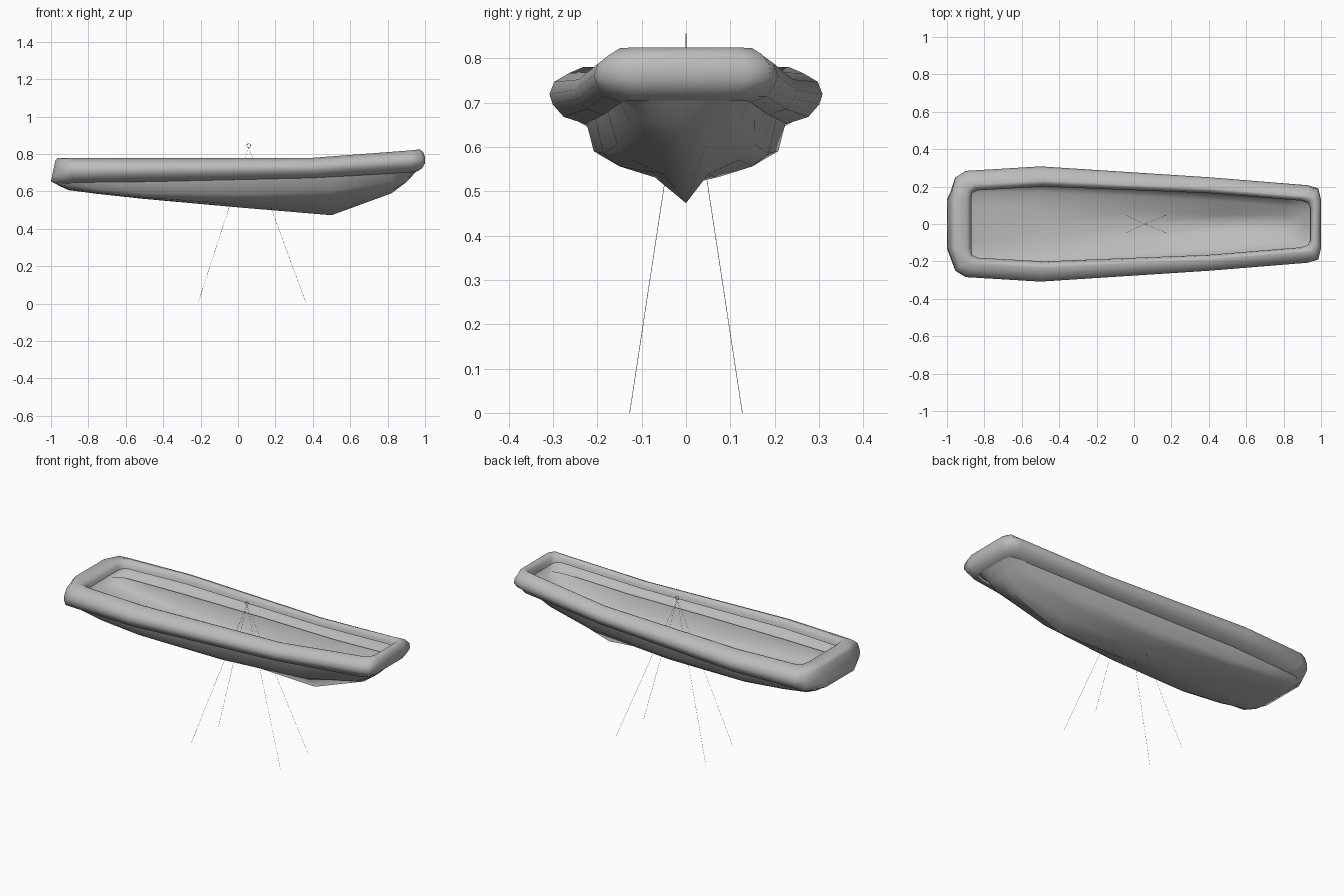
import bpy, bmesh, math
from mathutils import Vector

if "Cube" in bpy.data.objects:
    bpy.data.objects.remove(bpy.data.objects["Cube"])

grey = bpy.data.materials.new("plain grey")
grey.diffuse_color = (0.5, 0.5, 0.5, 1)
grey.use_nodes = True
grey.node_tree.nodes["Principled BSDF"].inputs["Base Color"].default_value = grey.diffuse_color


def finish(bm, name, open_sheet=False):
    bmesh.ops.recalc_face_normals(bm, faces=bm.faces)
    if open_sheet:  # outer side of the sheet faces away from the boat's middle
        mid = Vector((0, 0, .72))
        if sum(f.normal.dot(f.calc_center_median() - mid) * f.calc_area() for f in bm.faces) < 0:
            bmesh.ops.reverse_faces(bm, faces=bm.faces)
    me = bpy.data.meshes.new(name)
    bm.to_mesh(me)
    bm.free()
    me.materials.append(grey)
    for p in me.polygons:
        p.use_smooth = True
    ob = bpy.data.objects.new(name, me)
    bpy.context.collection.objects.link(ob)
    return ob


def skin(bm, rows, close_u=False, close_v=False):
    g = [[bm.verts.new(p) for p in r] for r in rows]
    n, m = len(g), len(g[0])
    for i in range(n if close_u else n - 1):
        for j in range(m if close_v else m - 1):
            a, b = g[i], g[(i + 1) % n]
            k = (j + 1) % m
            bm.faces.new((a[j], a[k], b[k], b[j]))


# Collar sections: across (0 inner, 1 outer), height (0 bottom, 1 top)
side = [(0, .67), (.05, .85), (.18, .97), (.30, 1), (.6, .89), (.9, .74), (1, .52),
        (.93, .34), (.70, .12), (.25, 0)]
stern = [(0, .69), (.05, .88), (.18, .98), (.45, 1), (.73, 1), (.82, .88), (.9, .52),
         (.96, .23), (1, .03), (.70, -.13)]
bow = [(0, .55), (.08, .80), (.3, .97), (.58, 1), (.85, .88), (1, .66), (1, .38),
       (.75, .17), (.4, .04), (.2, 0)]


def blend(a, b, t):
    return [(p[0] + (q[0] - p[0]) * t, p[1] + (q[1] - p[1]) * t) for p, q in zip(a, b)]


# Outer xy, inner xy, bottom z, top z, section
half = [
    (-1, 0, -.87, 0, .65, .78, stern),
    (-1, .13, -.87, .13, .65, .78, stern),
    (-.96, .255, -.865, .165, .65, .78, blend(side, stern, .6)),
    (-.90, .285, -.84, .18, .65, .78, blend(side, stern, .1)),
    (-.50, .308, -.48, .20, .652, .78, side),
    (.40, .25, .40, .165, .672, .78, side),
    (.93, .207, .89, .125, .70, .818, side),
    (.985, .19, .93, .112, .705, .823, blend(side, bow, .6)),
    (1, .13, .94, .09, .705, .824, bow),
    (1, 0, .94, 0, .705, .824, bow),
]
loop = half + [(a, -b, c, -d, e, f, p) for a, b, c, d, e, f, p in half[-2:0:-1]]
rows = [[(ix + u * (ox - ix), iy + u * (oy - iy), zb + w * (zt - zb)) for u, w in sec]
        for ox, oy, ix, iy, zb, zt, sec in loop]
bm = bmesh.new()
skin(bm, rows, True)
finish(bm, "collar_tube", True)

# Open hull shell: x, keel z, then (y, z) out to the collar
stations = [
    (-.963, .633, (.10, .633), (.14, .634), (.175, .64), (.19, .655)),
    (-.905, .607, (.10, .607), (.165, .612), (.195, .632), (.212, .662)),
    (-.75, .587, (.09, .587), (.17, .592), (.205, .610), (.217, .662)),
    (-.50, .560, (.08, .562), (.17, .568), (.208, .590), (.226, .660)),
    (0, .515, (.07, .531), (.15, .556), (.187, .585), (.206, .672)),
    (.50, .473, (.05, .538), (.12, .570), (.155, .605), (.178, .683)),
    (.82, .590, (.045, .605), (.09, .625), (.125, .655), (.153, .705)),
    (.90, .650, (.04, .652), (.08, .662), (.11, .685), (.142, .71)),
    (.957, .711, (.04, .711), (.08, .711), (.10, .711), (.122, .715)),
]
rows = []
for x, kz, *pts in stations:
    rows.append([(x, -y, z) for y, z in reversed(pts)] + [(x, 0, kz)]
                + [(x, y, z) for y, z in pts])
bm = bmesh.new()
skin(bm, rows)
finish(bm, "hull_shell", True)

# Lifting ring above the boat
apex = Vector((.057, 0, .836))
rows = []
for i in range(16):
    a = math.tau * i / 16
    rows.append([(apex.x + (.010 + .0015 * math.cos(b)) * math.cos(a),
                  .0015 * math.sin(b),
                  .845 + (.010 + .0015 * math.cos(b)) * math.sin(a))
                 for b in (math.tau * k / 6 for k in range(6))])
bm = bmesh.new()
skin(bm, rows, True, True)
finish(bm, "lifting_ring")

# Four thin bridle lines spreading down from the ring
for i, (x, y) in enumerate([(-.215, .127), (-.215, -.127), (.365, .127), (.365, -.127)]):
    foot = Vector((x, y, 0))
    d = (apex - foot).normalized()
    u = d.cross(Vector((0, 1, 0))).normalized()
    v = d.cross(u)
    r = .0006
    rows = [[e + r * (u * a + v * b) for a, b in ((1, 0), (0, 1), (-1, 0), (0, -1))]
            for e in (foot, apex)]
    bm = bmesh.new()
    skin(bm, rows, False, True)
    finish(bm, "bridle_line_%d" % (i + 1))
